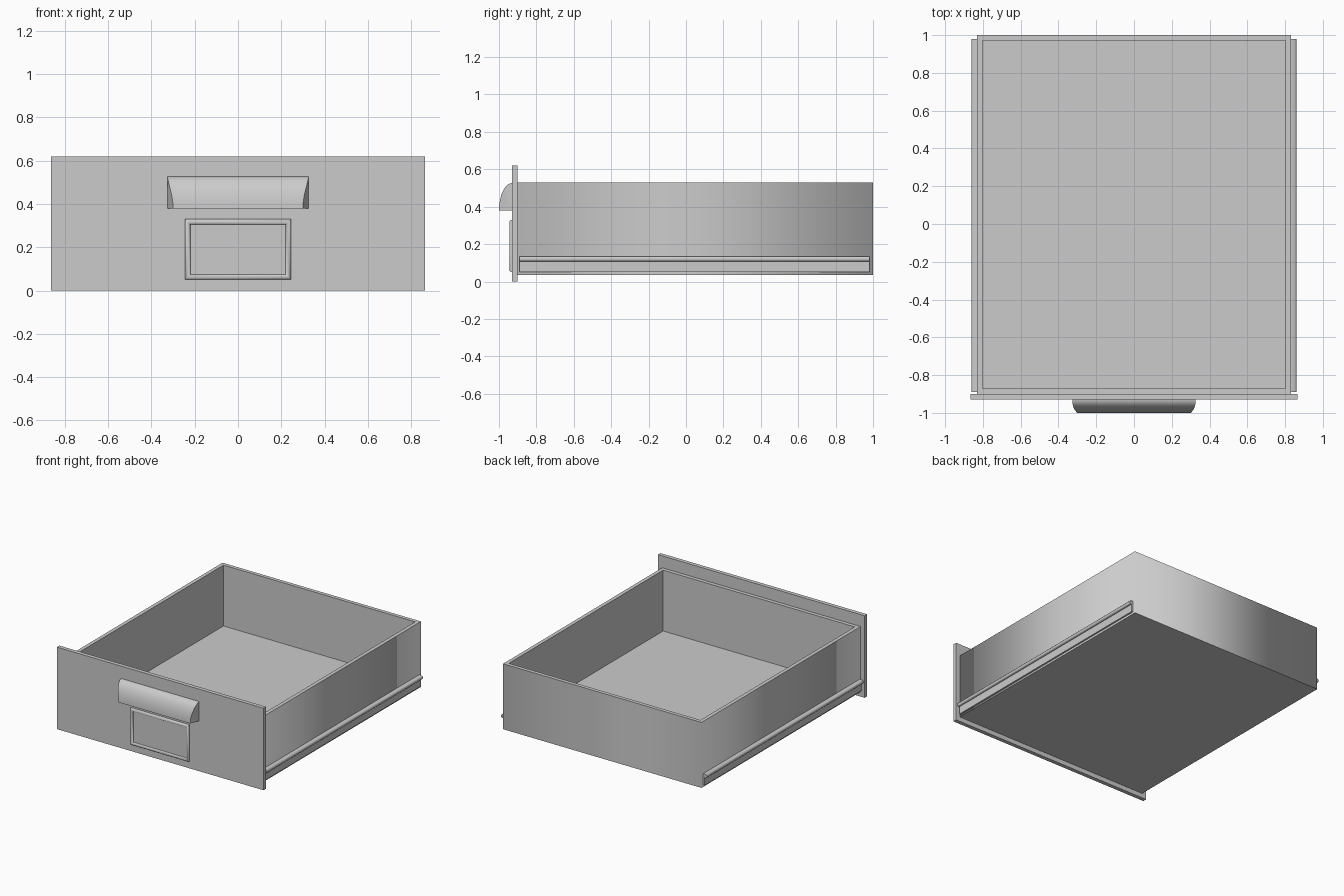
import bpy, bmesh, math
from mathutils import Vector

cube = bpy.data.objects.get("Cube")
if cube:
    bpy.data.objects.remove(cube, do_unlink=True)

GREY = (0.6, 0.6, 0.6, 1)
mat = bpy.data.materials.new("drawer grey")
mat.use_nodes = True
mat.diffuse_color = GREY
mat.node_tree.nodes["Principled BSDF"].inputs["Base Color"].default_value = GREY


def finish(name, bm, angle=None):
    """Turn a bmesh into a named object, smooth where an angle is given."""
    bmesh.ops.recalc_face_normals(bm, faces=bm.faces)
    mesh = bpy.data.meshes.new(name)
    bm.to_mesh(mesh)
    bm.free()
    mesh.materials.append(mat)
    obj = bpy.data.objects.new(name, mesh)
    bpy.context.collection.objects.link(obj)
    if angle:
        bpy.ops.object.select_all(action="DESELECT")
        obj.select_set(True)
        bpy.context.view_layer.objects.active = obj
        bpy.ops.object.shade_smooth_by_angle(angle=math.radians(angle))
    return obj


def box(lo, hi):
    bm = bmesh.new()
    bmesh.ops.create_cube(bm, size=1)
    for v in bm.verts:
        v.co = Vector([(a + b) / 2 + c * (b - a) for a, b, c in zip(lo, hi, v.co)])
    return bm


def loft(rings, close_ring=True, caps=True):
    """Skin a list of equal point rings."""
    bm = bmesh.new()
    rows = [[bm.verts.new(p) for p in ring] for ring in rings]
    n = len(rows[0])
    for a, b in zip(rows, rows[1:]):
        for i in range(n if close_ring else n - 1):
            j = (i + 1) % n
            bm.faces.new((a[i], a[j], b[j], b[i]))
    if caps:
        bm.faces.new(rows[0])
        bm.faces.new(rows[-1])
    return bm


# Open tray: inset the top for the rim, then sink the middle to the floor
bm = box((-0.83, -0.9, 0.035), (0.83, 1.0, 0.53))
top = max(bm.faces, key=lambda f: f.calc_center_median().z)
bmesh.ops.inset_region(bm, faces=[top], thickness=0.04)
sunk = bmesh.ops.extrude_face_region(bm, geom=[top])
for v in [g for g in sunk["geom"] if isinstance(g, bmesh.types.BMVert)]:
    v.co.z = 0.07
bmesh.ops.delete(bm, geom=[top], context="FACES")
# Soft shading runs around the outer walls only
for f in bm.faces:
    c = f.calc_center_median()
    f.smooth = abs(f.normal.z) < 0.5 and (abs(c.x) > 0.82 or c.y > 0.99 or c.y < -0.89)
for e in bm.edges:
    e.smooth = all(f.smooth for f in e.link_faces)
finish("drawer_tray", bm)

# Front panel
finish("front_panel", box((-0.865, -0.93, 0), (0.865, -0.9, 0.62)))

# Slide rails: thin web with a rounded lip along its upper edge
profile = [(0.825, 0.05), (0.843, 0.05), (0.843, 0.108), (0.854, 0.108),
           (0.86, 0.114), (0.86, 0.127), (0.853, 0.135), (0.825, 0.135)]
for side, name in ((1, "left_slide_rail"), (-1, "right_slide_rail")):
    bm = loft([[(side * x, y, z) for x, z in profile] for y in (-0.89, 0.98)])
    finish(name, bm, 50)

# Cup pull: quarter-round hood, open underneath, with slanted closed ends
def hood_ring(half_back, half_front, depth, height):
    """Rows of left-to-right points following the hood curve."""
    rows = []
    for i in range(13):
        t = math.pi / 2 * i / 12
        out = math.sin(t)
        half = half_back + (half_front - half_back) * out ** 3
        rows.append((half, -0.928 - depth * out, 0.38 + height * math.cos(t)))
    return rows


bm = bmesh.new()
shells = []
for spec in ((0.326, 0.3, 0.072, 0.147), (0.314, 0.288, 0.06, 0.135)):
    rows = hood_ring(*spec)
    left = [bm.verts.new((h, y, z)) for h, y, z in rows]
    right = [bm.verts.new((-h, y, z)) for h, y, z in rows]
    for i in range(12):
        bm.faces.new((left[i], left[i + 1], right[i + 1], right[i]))
    rim = [left[-1], right[-1]]
    for line in (left, right):
        # Each end is a fan down to the lower back corner
        corner = bm.verts.new((line[0].co.x, -0.928, 0.38))
        for i in range(12):
            bm.faces.new((corner, line[i], line[i + 1]))
        rim.append(corner)
    shells.append((rim[2], rim[0], rim[1], rim[3]))
# Lower lip joining the outer and inner skins
outer, inner = shells
for i in range(3):
    bm.faces.new((outer[i], outer[i + 1], inner[i + 1], inner[i]))
finish("cup_handle", bm, 40)

# Label holder: raised rounded frame around a shallow recess
def frame_ring(inset, y):
    x, lo, hi = 0.245 - inset, 0.05 + inset, 0.33 - inset
    return [(-x, y, lo), (x, y, lo), (x, y, hi), (-x, y, hi)]


steps = ((0, -0.928), (0.001, -0.936), (0.005, -0.942), (0.01, -0.945),
         (0.016, -0.945), (0.021, -0.942), (0.025, -0.935))
bm = loft([frame_ring(*s) for s in steps])
finish("label_holder", bm, 60)
